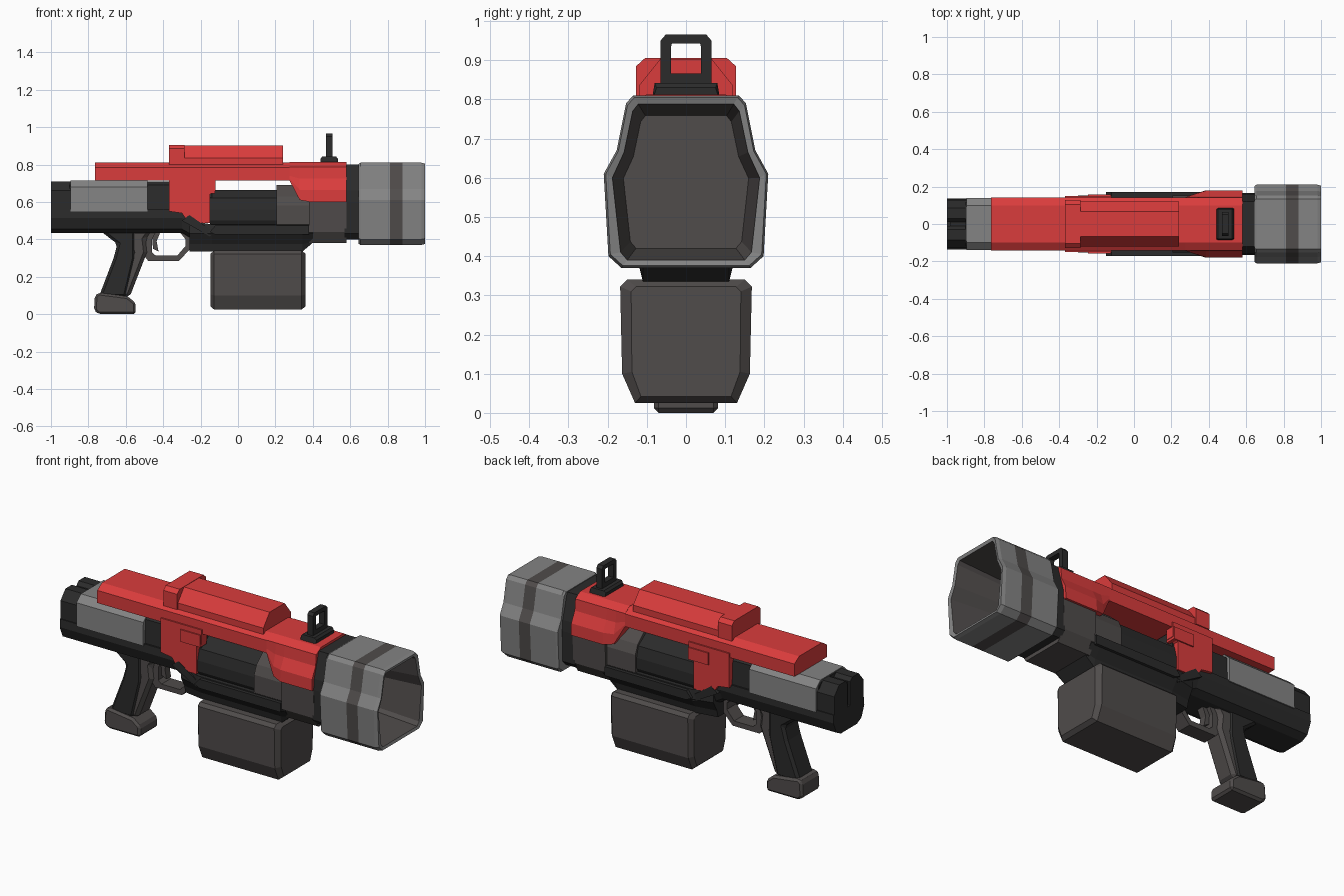
import bpy, bmesh
from mathutils import Vector

def material(name, rgb):
    m = bpy.data.materials.new(name)
    m.diffuse_color = (*rgb, 1)
    return m

RED = material("red_paint", (0.70, 0.045, 0.045))
GREY = material("light_grey", (0.23, 0.23, 0.23))
WARM = material("warm_dark_grey", (0.080, 0.072, 0.070))
BLACK = material("black", (0.024, 0.024, 0.024))

def finish(name, bm, mats, rule=None, mirror=False, bevel=0):
    bmesh.ops.recalc_face_normals(bm, faces=bm.faces)
    if rule:
        for f in bm.faces:
            f.material_index = rule(f.calc_center_median(), f.normal)
    me = bpy.data.meshes.new(name)
    bm.to_mesh(me)
    bm.free()
    for m in mats:
        me.materials.append(m)
    ob = bpy.data.objects.new(name, me)
    bpy.context.collection.objects.link(ob)
    if bevel:
        b = ob.modifiers.new("chamfer", 'BEVEL')
        b.width, b.segments = bevel, 1
        b.limit_method, b.angle_limit = 'ANGLE', 0.6
    if mirror:
        ob.modifiers.new("mirror", 'MIRROR').use_axis = (False, True, False)
    return ob

def skin(name, loops, mats, **kw):
    """Join closed loops of 3D points and cap both ends."""
    bm = bmesh.new()
    rows = [[bm.verts.new(p) for p in lp] for lp in loops]
    n = len(rows[0])
    for a, b in zip(rows, rows[1:]):
        for i in range(n):
            j = (i + 1) % n
            bm.faces.new((a[i], a[j], b[j], b[i]))
    bm.faces.new(rows[0])
    bm.faces.new(rows[-1])
    return finish(name, bm, mats, **kw)

def loft(name, sections, mats, **kw):
    """Sections are (x, half profile of (y, z) from top to bottom), made symmetric in y."""
    loops = [[(x, y, z) for y, z in h] + [(x, -y, z) for y, z in reversed(h)] for x, h in sections]
    return skin(name, loops, mats, **kw)

def plate(name, pts, y0, y1, mat, **kw):
    """Side profile in x, z extruded from y0 to y1."""
    return skin(name, [[(x, y, z) for x, z in pts] for y in (y0, y1)], [mat], **kw)

def ring(name, outer, inner, place, w, mat):
    """Flat frame with a hole; w is half of its thickness."""
    bm = bmesh.new()
    rows = [[bm.verts.new(place(u, v, s)) for u, v in lp]
            for lp, s in ((outer, -w), (outer, w), (inner, w), (inner, -w))]
    n = len(outer)
    for k in range(4):
        a, b = rows[k], rows[(k + 1) % 4]
        for i in range(n):
            j = (i + 1) % n
            bm.faces.new((a[i], a[j], b[j], b[i]))
    return finish(name, bm, [mat])

def box_pts(a, b, c, d):
    return [(a, c), (b, c), (b, d), (a, d)]

def shrink(half, s, c=0.59):
    return [(y * s, c + (z - c) * s) for y, z in half]

# Muzzle shroud: hollow, with a dark band
MZ = [(0.135, 0.81), (0.153, 0.79), (0.177, 0.67), (0.21, 0.61), (0.198, 0.40), (0.165, 0.37)]
INNER = [(0.122, 0.788), (0.136, 0.77), (0.158, 0.665), (0.188, 0.60), (0.167, 0.41), (0.15, 0.39)]
def muzzle_rule(c, n):
    r = max(abs(c.y) / 0.19, abs(c.z - 0.59) / 0.2)
    inside = n.x > 0.5 and c.x < 0.9 or (n.y * c.y + n.z * (c.z - 0.59) < -0.02 and abs(n.x) < 0.5)
    return 1 if inside or (0.81 < c.x < 0.88 and r > 0.7) else 0
loft("muzzle_shroud", [(0.645, shrink(MZ, 0.97)), (0.655, MZ), (0.812, MZ), (0.88, MZ), (0.98, MZ),
                       (1.0, shrink(MZ, 0.975)), (0.995, INNER), (0.72, shrink(INNER, 0.85))],
     [GREY, WARM], rule=muzzle_rule)
loft("muzzle_collar", [(0.57, [(0.12, 0.80), (0.16, 0.66), (0.165, 0.60), (0.16, 0.43), (0.13, 0.40)]),
                       (0.66, [(0.12, 0.80), (0.16, 0.66), (0.165, 0.60), (0.16, 0.43), (0.13, 0.40)])], [BLACK])

# Front body and handguard under the red shell
FB = [(0.10, 0.78), (0.135, 0.70), (0.168, 0.61), (0.16, 0.44), (0.12, 0.38)]
loft("front_body", [(0.38, FB), (0.58, FB)], [WARM])
HG = [(0.06, 0.69), (0.13, 0.63), (0.152, 0.58), (0.152, 0.48), (0.12, 0.44)]
loft("handguard", [(0.205, HG), (0.39, HG)], [WARM])
BR = [(0.06, 0.665), (0.125, 0.62), (0.14, 0.56), (0.14, 0.50), (0.11, 0.45)]
loft("barrel_housing", [(-0.15, BR), (0.21, BR)], [BLACK])

# Lower receiver above the magazine, with side ledges
LR = [(0.15, 0.48), (0.158, 0.43), (0.12, 0.375), (0.11, 0.335)]
loft("lower_receiver", [(-0.26, [(0.13, 0.50), (0.13, 0.43), (0.10, 0.375), (0.09, 0.335)]),
                        (-0.14, LR), (0.345, LR), (0.40, [(0.15, 0.48), (0.158, 0.43), (0.12, 0.385), (0.11, 0.382)])],
     [BLACK])
plate("side_ledge", [(-0.15, 0.44), (-0.12, 0.425), (0.38, 0.425), (0.38, 0.475), (-0.12, 0.475)],
      0.13, 0.17, BLACK, mirror=True)
plate("receiver_rib", [(-0.30, 0.50), (-0.15, 0.415), (-0.13, 0.44), (-0.26, 0.53)],
      0.10, 0.152, BLACK, mirror=True)

# Rear receiver, stock and grey cover
RR = [(0.133, 0.56), (0.135, 0.515), (0.11, 0.455), (0.07, 0.435)]
loft("rear_receiver", [(-1.0, RR), (-0.30, RR), (-0.20, [(0.13, 0.54), (0.13, 0.48), (0.11, 0.40), (0.07, 0.375)])],
     [BLACK])
RC = [(0.085, 0.71), (0.118, 0.69), (0.125, 0.54), (0.12, 0.50)]
loft("receiver_core", [(-0.90, RC), (-0.14, RC)], [BLACK])
skin("stock_lobe", [[(x, y, z) for y, z in ((0.012, 0.69), (0.03, 0.71), (0.085, 0.71), (0.128, 0.66),
                                          (0.128, 0.51), (0.012, 0.51))] for x in (-1.0, -0.88)],
     [BLACK], mirror=True)
loft("stock_core", [(-0.985, [(0.03, 0.685), (0.03, 0.5)]), (-0.88, [(0.03, 0.685), (0.03, 0.5)])], [BLACK])
GC = [(0.10, 0.715), (0.138, 0.68), (0.14, 0.55)]
loft("grey_rear_cover", [(-0.895, GC), (-0.485, GC)], [GREY])

# Red upper shell: rail, rear panels, flared front
RAIL = [(0.10, 0.812), (0.142, 0.785), (0.142, 0.715)]
loft("red_top_rail", [(-0.765, RAIL), (0.40, RAIL)], [RED])
plate("red_rear_panel", [(-0.37, 0.74), (-0.37, 0.55), (-0.30, 0.54), (-0.265, 0.487), (-0.15, 0.487),
                         (-0.15, 0.64), (-0.12, 0.66), (-0.12, 0.74)], 0.10, 0.15, RED, mirror=True)
plate("red_port_block", box_pts(-0.245, -0.122, 0.645, 0.712), 0.10, 0.157, RED, mirror=True)
SH = [(0.10, 0.813), (0.142, 0.787), (0.148, 0.725), (0.178, 0.665), (0.18, 0.60)]
loft("red_front_shell", [(0.275, [(0.10, 0.813), (0.142, 0.787), (0.143, 0.74), (0.143, 0.725), (0.143, 0.715)]),
                         (0.33, [(0.10, 0.813), (0.142, 0.787), (0.146, 0.725), (0.162, 0.665), (0.162, 0.61)]),
                         (0.385, SH), (0.58, SH)], [RED])

# Red housing on top: rear step and sloped block
TS = [(0.105, 0.905), (0.127, 0.885), (0.127, 0.80)]
loft("red_top_step", [(-0.37, TS), (-0.285, TS)], [RED])
TB = [(0.066, 0.903), (0.12, 0.835), (0.12, 0.80)]
loft("red_top_block", [(-0.30, TB), (0.24, TB)], [RED])

# Front sight
loft("sight_base", [(0.44, [(0.075, 0.83), (0.085, 0.80)]), (0.45, [(0.08, 0.842), (0.087, 0.80)]),
                    (0.525, [(0.08, 0.842), (0.087, 0.80)]), (0.535, [(0.075, 0.83), (0.085, 0.80)])], [BLACK])
ring("sight_frame",
     [(-0.065, 0.835), (0.065, 0.835), (0.065, 0.95), (0.052, 0.965), (-0.052, 0.965), (-0.065, 0.95)],
     [(-0.038, 0.866), (0.038, 0.866), (0.038, 0.935), (0.036, 0.942), (-0.036, 0.942), (-0.038, 0.935)],
     lambda u, v, s: (0.488 + s, u, v), 0.017, BLACK)

# Magazine
MG = [(0.15, 0.34), (0.168, 0.322), (0.163, 0.10), (0.13, 0.025)]
MI = [(0.128, 0.322), (0.14, 0.31), (0.138, 0.105), (0.115, 0.042)]
loft("magazine", [(-0.147, MI), (-0.128, MG), (0.34, MG), (0.362, MI)], [WARM])

# Pistol grip: black rear, warm front strip, warm foot
plate("grip_rear", [(-0.74, 0.45), (-0.71, 0.425), (-0.645, 0.375), (-0.665, 0.30), (-0.745, 0.09),
                    (-0.60, 0.09), (-0.55, 0.30), (-0.55, 0.45)], -0.068, 0.068, BLACK, bevel=0.018)
plate("grip_front", [(-0.60, 0.45), (-0.57, 0.33), (-0.65, 0.09), (-0.58, 0.09), (-0.487, 0.33),
                     (-0.495, 0.40), (-0.46, 0.45)], -0.06, 0.06, WARM, bevel=0.018)
plate("grip_foot", [(-0.77, 0.02), (-0.745, 0.0), (-0.547, 0.0), (-0.547, 0.06), (-0.59, 0.095),
                    (-0.745, 0.115), (-0.765, 0.10)], -0.082, 0.082, WARM, bevel=0.012)

# Trigger guard and trigger
ring("trigger_guard",
     [(-0.50, 0.40), (-0.48, 0.46), (-0.28, 0.46), (-0.25, 0.42), (-0.25, 0.355), (-0.315, 0.285),
      (-0.48, 0.285), (-0.50, 0.31)],
     [(-0.46, 0.40), (-0.44, 0.437), (-0.31, 0.437), (-0.28, 0.40), (-0.28, 0.365), (-0.325, 0.313),
      (-0.44, 0.313), (-0.46, 0.33)],
     lambda u, v, s: (u, s, v), 0.042, WARM)
plate("trigger", [(-0.46, 0.45), (-0.41, 0.45), (-0.435, 0.39), (-0.425, 0.335), (-0.455, 0.35)],
      -0.02, 0.02, WARM)
